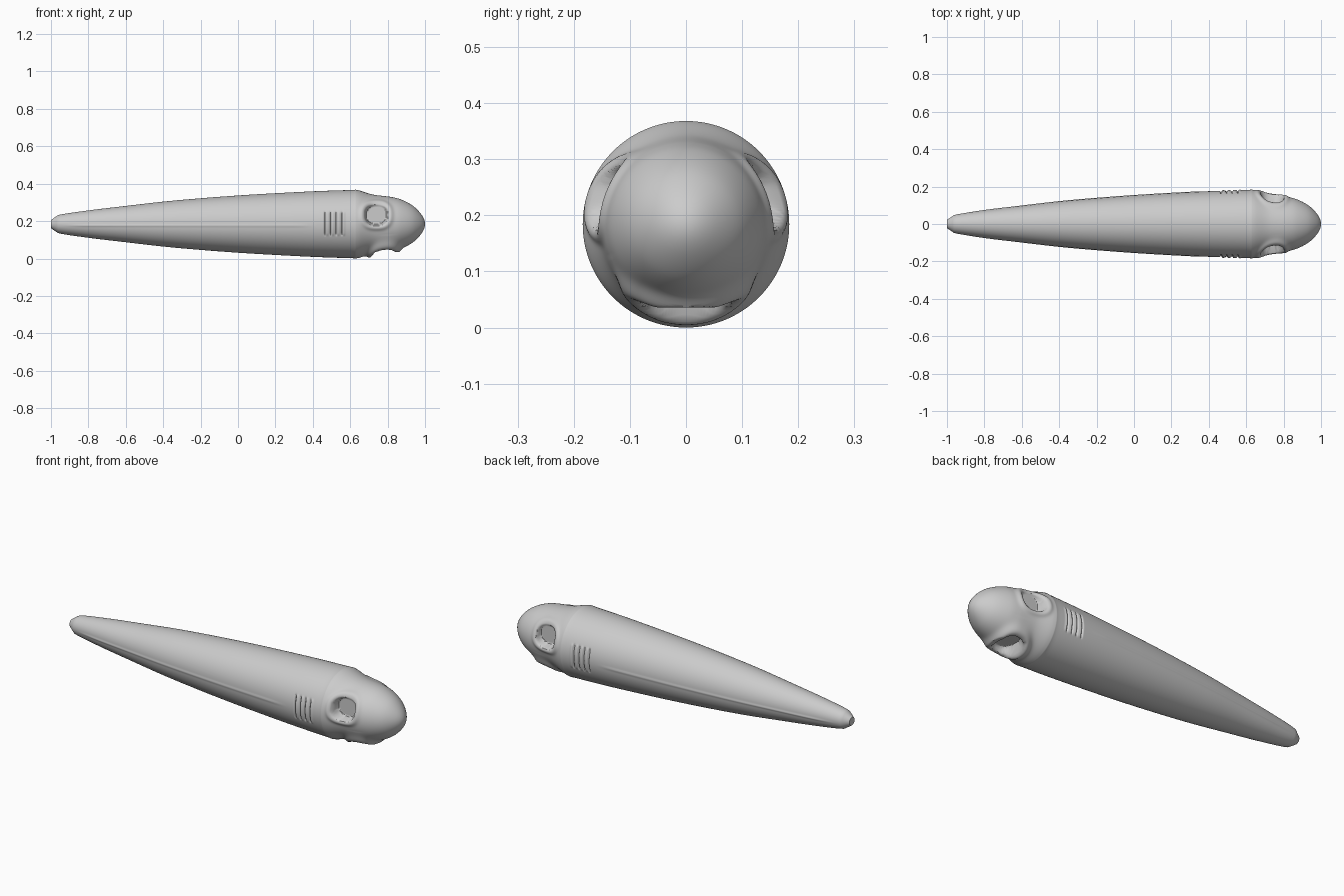
import bpy, bmesh, math

if "Cube" in bpy.data.objects:
    bpy.data.objects.remove(bpy.data.objects["Cube"])

CZ = 0.185          # height of the body axis
SEG = 192           # segments around the body

# Outline from tail to nose: x, radius, rows up to the next point
PROFILE = [(-1.0, 0.022, 5), (-0.962, 0.048, 8), (-0.8, 0.073, 10), (-0.6, 0.097, 10),
           (-0.4, 0.120, 10), (-0.2, 0.138, 10), (0.0, 0.153, 10), (0.2, 0.165, 10),
           (0.42, 0.176, 60), (0.60, 0.182, 8), (0.64, 0.182, 14), (0.72, 0.158, 20),
           (0.82, 0.145, 14), (0.88, 0.128, 12), (0.94, 0.094, 10), (0.985, 0.045, 8),
           (1.0, 0.0, 0)]


def catmull(a, b, c, d, t):
    return 0.5 * (2 * b + (c - a) * t + (2 * a - 5 * b + 4 * c - d) * t * t
                  + (3 * b - a - 3 * c + d) * t ** 3)


def smooth(lo, hi, v):
    t = min(1, max(0, (v - lo) / (hi - lo)))
    return t * t * (3 - 2 * t)


def bell(v, width):
    return math.exp(-(v / width) ** 2)


def oval(u, v, p=2.5):
    return (abs(u) ** p + abs(v) ** p) ** (1 / p)


def outline():
    rows = []
    for i in range(len(PROFILE) - 1):
        p0 = PROFILE[max(i - 1, 0)]
        p1, p2 = PROFILE[i], PROFILE[i + 1]
        p3 = PROFILE[i + 2] if i + 2 < len(PROFILE) else (0.985, -0.045)
        for k in range(p1[2]):
            t = k / p1[2]
            if i == 0:   # straight bevel at the tail tip
                rows.append((p1[0] + (p2[0] - p1[0]) * t, p1[1] + (p2[1] - p1[1]) * t))
            else:
                rows.append(tuple(catmull(p0[j], p1[j], p2[j], p3[j], t) for j in (0, 1)))
    return rows


def sculpt(x, r, ang):
    s, c = math.sin(ang), math.cos(ang)
    y, z = r * c, r * s
    eye = oval((x - 0.74) / 0.064, (z - 0.048) / 0.057) if abs(c) > 0.4 else 9
    mouth = oval((x - 0.78) / 0.062, y / 0.078) if s < -0.4 else 9
    # Raised rims around the eye sockets and the mouth
    r += 0.008 * bell(eye - 1.2, 0.22)
    r += 0.018 * bell(mouth - 1.2, 0.3)
    # Gill slits and lateral line
    side = smooth(0.068, 0.055, abs(z - 0.003)) if abs(c) > 0.5 else 0
    if side:
        for g in (0.465, 0.495, 0.525, 0.555):
            r += side * (0.003 * bell(x - g - 0.011, 0.007) - 0.008 * bell(x - g, 0.004))
    if abs(c) > 0.5 and x < 0.42:
        r += 0.0025 * bell(z + 0.008, 0.006) * smooth(0.42, 0.3, x) * smooth(-0.95, -0.8, x)
    y, z = r * c, r * s
    # Flattened underside of the head
    if x > 0.7:
        z = max(z, -0.183 + 0.035 * smooth(0.7, 0.74, x))
    # Recessed floors of the sockets and mouth
    e = smooth(1.0, 0.82, eye)
    y += e * (math.copysign(min(abs(y), 0.112), y) - y)
    m = smooth(1.0, 0.82, mouth)
    z += m * (max(z, -0.112) - z)
    return x, y, z + CZ


# Body with head, all in one skin
bm = bmesh.new()
rings = [[bm.verts.new(sculpt(x, r, 2 * math.pi * k / SEG)) for k in range(SEG)]
         for x, r in outline()]
for a, b in zip(rings, rings[1:]):
    for k in range(SEG):
        n = (k + 1) % SEG
        bm.faces.new((a[k], a[n], b[n], b[k]))
for ring, x in ((rings[0], -1.0), (rings[-1], 1.0)):
    tip = bm.verts.new((x, 0, CZ))
    for k in range(SEG):
        bm.faces.new((ring[k], ring[(k + 1) % SEG], tip))
bmesh.ops.recalc_face_normals(bm, faces=bm.faces)
mesh = bpy.data.meshes.new("fish_body")
bm.to_mesh(mesh)
bm.free()
body = bpy.data.objects.new("fish_body", mesh)
bpy.context.collection.objects.link(body)
body.location.z = -min(v.co.z for v in mesh.vertices)

bpy.context.view_layer.objects.active = body
body.select_set(True)
bpy.ops.object.shade_smooth_by_angle(angle=math.radians(40))
